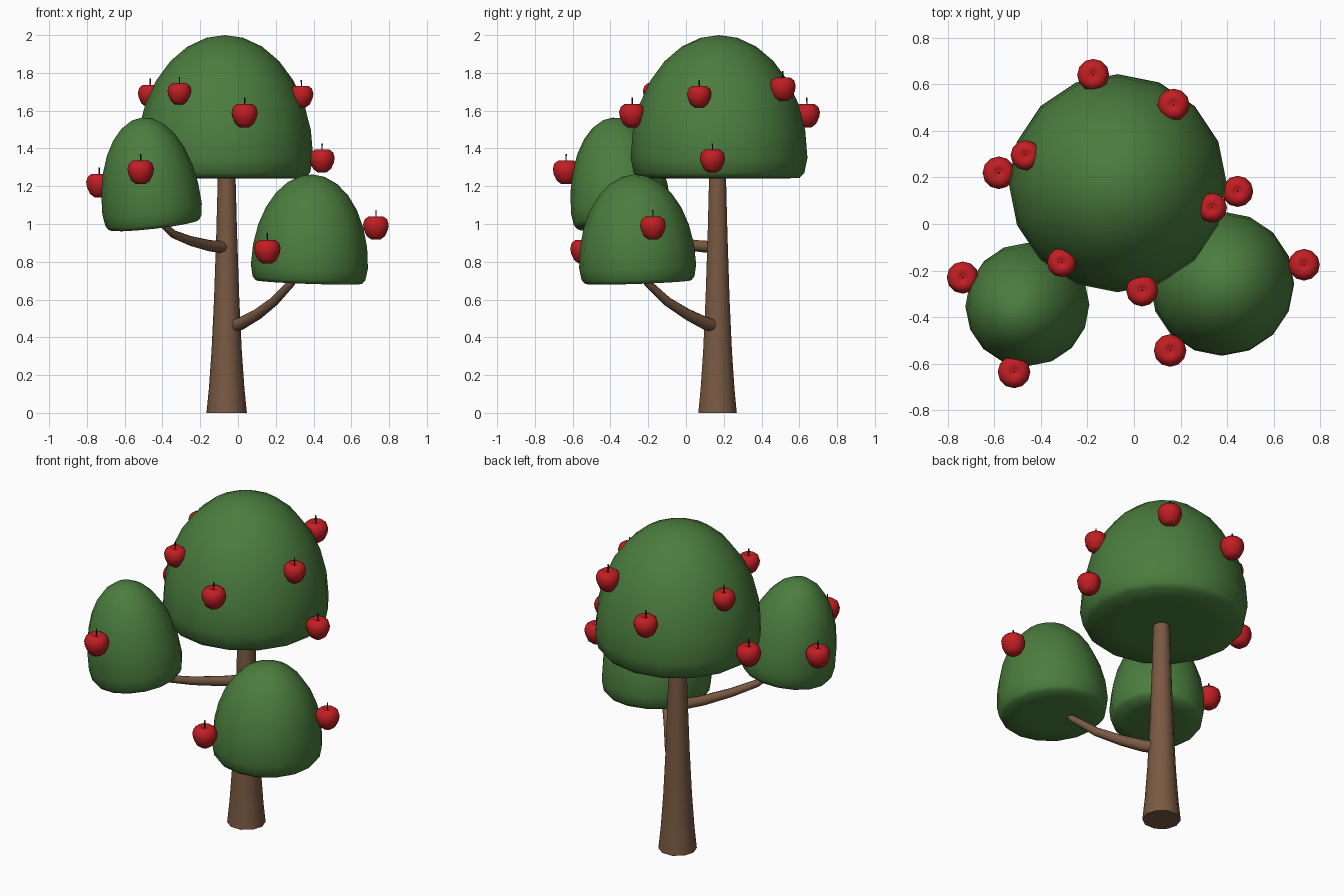
import bpy, bmesh
from math import sin, cos, pi, radians

if "Cube" in bpy.data.objects:
    bpy.data.objects.remove(bpy.data.objects["Cube"])


def material(name, rgb):
    m = bpy.data.materials.new(name)
    m.diffuse_color = (*rgb, 1)
    m.use_nodes = True
    m.node_tree.nodes["Principled BSDF"].inputs["Base Color"].default_value = m.diffuse_color
    return m


GREEN = material("leaf_green", (0.07, 0.205, 0.048))
BROWN = material("bark_brown", (0.19, 0.10, 0.055))
RED = material("apple_red", (0.54, 0.013, 0.017))
DARK = material("stem_dark", (0.02, 0.012, 0.008))


def lathe_mesh(name, profile, sides, mat):
    """Revolve (radius, z) points listed bottom to top; radius 0 is a pole."""
    bm = bmesh.new()
    rings = []
    for r, z in profile:
        n = 1 if r == 0 else sides
        rings.append([bm.verts.new((r * cos(2 * pi * i / sides), r * sin(2 * pi * i / sides), z))
                      for i in range(n)])
    for a, b in zip(rings, rings[1:]):
        for i in range(sides):
            j = (i + 1) % sides
            quad = [a[i % len(a)], a[j % len(a)], b[j % len(b)], b[i % len(b)]]
            bm.faces.new(list(dict.fromkeys(quad)))
    bmesh.ops.recalc_face_normals(bm, faces=bm.faces)
    me = bpy.data.meshes.new(name)
    bm.to_mesh(me)
    bm.free()
    me.materials.append(mat)
    return me


def add(name, me, loc, rot=(0, 0, 0), scale=1):
    ob = bpy.data.objects.new(name, me)
    ob.location, ob.rotation_euler, ob.scale = loc, rot, (scale,) * 3
    bpy.context.collection.objects.link(ob)
    return ob


def smooth(ob, angle=50):
    bpy.ops.object.select_all(action='DESELECT')
    ob.select_set(True)
    bpy.context.view_layer.objects.active = ob
    bpy.ops.object.shade_smooth_by_angle(angle=radians(angle))


def canopy(name, loc, r, up, down, lean_x=0, lean_y=0):
    """Dome of foliage with a flat, round-edged underside."""
    prof = [(0, -down), (0.6 * r, -down), (0.91 * r, -0.97 * down),
            (0.965 * r, -0.72 * down), (r, 0)]
    prof += [(r * cos(t), up * sin(t)) for t in (radians(a) for a in (13, 26, 39, 52, 65, 78))]
    prof.append((0, up))
    ob = add(name, lathe_mesh(name, prof, 16, GREEN), loc,
             (radians(-lean_y), radians(lean_x), 0))
    smooth(ob, 60)


def branch(name, pts):
    """Tapered tube through (x, y, z, radius) points."""
    cu = bpy.data.curves.new(name, 'CURVE')
    cu.dimensions = '3D'
    cu.bevel_depth = 1
    cu.bevel_resolution = 2
    cu.use_fill_caps = True
    sp = cu.splines.new('POLY')
    sp.points.add(len(pts) - 1)
    for p, (x, y, z, r) in zip(sp.points, pts):
        p.co, p.radius = (x, y, z, 1), r
    cu.materials.append(BROWN)
    ob = add(name, cu, (0, 0, 0))
    bpy.ops.object.select_all(action='DESELECT')
    ob.select_set(True)
    bpy.context.view_layer.objects.active = ob
    bpy.ops.object.convert(target='MESH')
    smooth(bpy.context.object)


# Trunk
trunk = lathe_mesh("trunk", [(0, 0), (0.107, 0), (0.094, 0.13), (0.08, 0.33), (0.067, 0.6),
                             (0.055, 0.95), (0.047, 1.25), (0.04, 1.45), (0, 1.45)], 10, BROWN)
smooth(add("trunk", trunk, (-0.06, 0.167, 0)))

# Branches
branch("right_branch", [(-0.05, 0.17, 0.455, 0.036), (0.02, 0.1, 0.475, 0.035),
                        (0.1, 0.01, 0.52, 0.031), (0.19, -0.1, 0.59, 0.026),
                        (0.28, -0.2, 0.685, 0.021), (0.33, -0.25, 0.77, 0.018)])
branch("left_branch", [(-0.06, 0.16, 0.875, 0.033), (-0.15, 0.05, 0.885, 0.03),
                       (-0.25, -0.08, 0.91, 0.026), (-0.34, -0.2, 0.945, 0.022),
                       (-0.39, -0.265, 0.99, 0.018), (-0.42, -0.3, 1.06, 0.015)])

# Foliage
canopy("main_canopy", (-0.07, 0.175, 1.35), 0.468, 0.65, 0.11)
canopy("left_canopy", (-0.455, -0.345, 1.08), 0.265, 0.488, 0.088, -6.5, -5)
canopy("right_canopy", (0.378, -0.256, 0.775), 0.31, 0.488, 0.085, 2, -2)

# Apples with stems: x, y, z, radius
apples = [
    (-0.465, 0.295, 1.68, .065), (-0.31, -0.165, 1.69, .063), (0.035, -0.285, 1.575, .069),
    (0.335, 0.07, 1.675, .064), (0.445, 0.14, 1.335, .067), (-0.58, 0.22, 1.345, .07),
    (-0.175, 0.64, 1.575, .069), (0.17, 0.512, 1.715, .069), (-0.735, -0.23, 1.205, .069),
    (-0.515, -0.635, 1.275, .07), (0.155, -0.543, 0.855, .07), (0.73, -0.175, 0.98, .068)]
apple_me = lathe_mesh("apple", [(0, -0.84), (0.35, -0.92), (0.7, -0.66), (0.94, -0.15), (1, 0.25),
                                (0.88, 0.65), (0.58, 0.88), (0.25, 0.82), (0, 0.6)], 12, RED)
stem_me = lathe_mesh("stem", [(0, 0.55), (0.04, 0.55), (0.05, 1.0), (0.06, 1.38), (0, 1.38)], 5, DARK)
for i, (x, y, z, r) in enumerate(apples, 1):
    apple = add(f"apple_{i}", apple_me, (x, y, z), scale=r)
    add(f"apple_stem_{i}", stem_me, (x, y, z), scale=r)
smooth(apple, 60)
